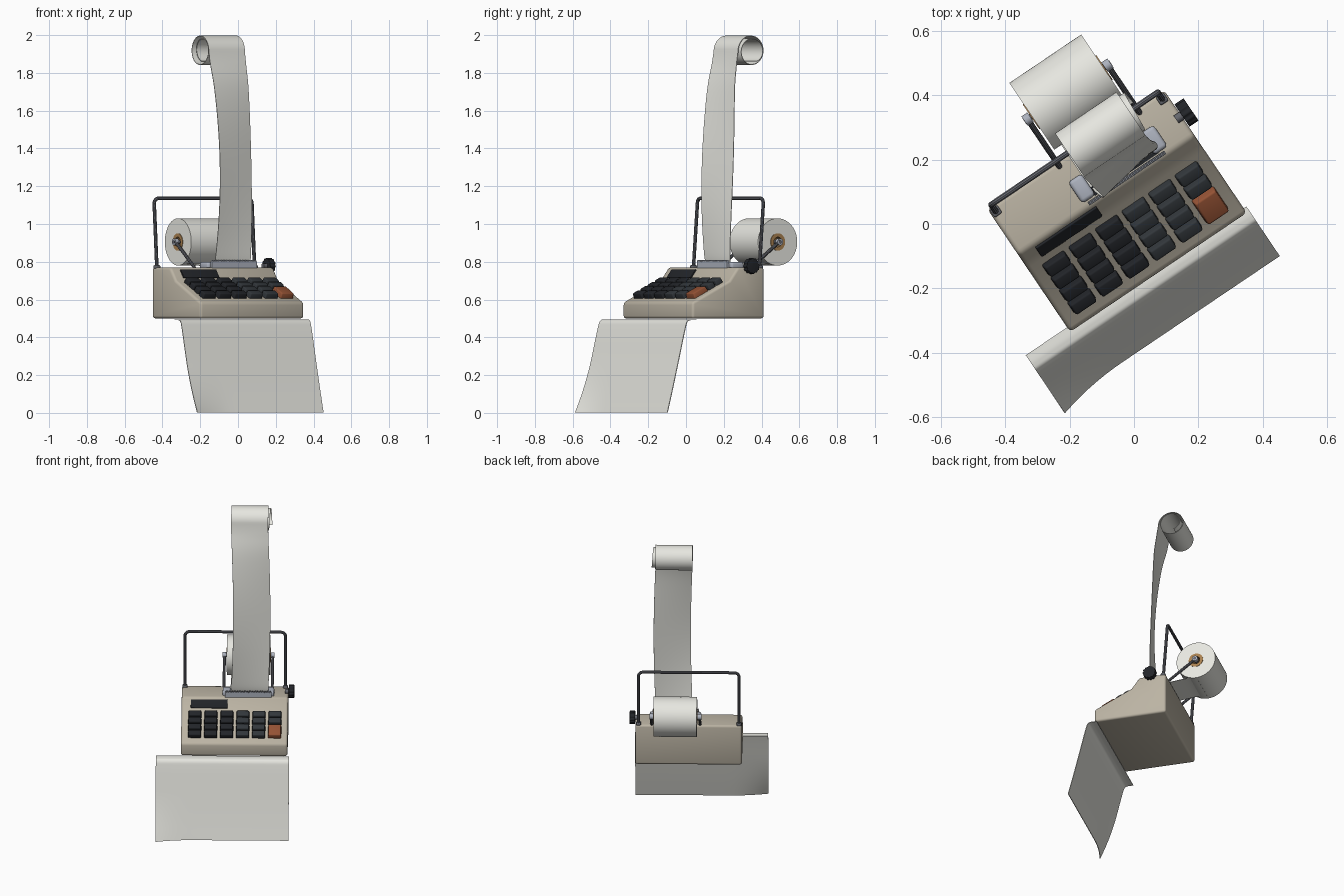
import bpy, bmesh, math
from mathutils import Matrix, Vector

if "Cube" in bpy.data.objects:
    bpy.data.objects.remove(bpy.data.objects["Cube"])

TURN = math.radians(34)      # whole model is turned about z; parts are built in the unturned frame
SLOPE = math.atan(0.5)       # keypad tilt


def material(name, *rgb):
    m = bpy.data.materials.new(name)
    m.diffuse_color = (*rgb, 1)
    m.use_nodes = True
    m.node_tree.nodes["Principled BSDF"].inputs["Base Color"].default_value = m.diffuse_color
    return m


BEIGE = material("beige", .50, .455, .37)
BLACK = material("black", .016, .018, .022)
SLATE = material("slate", .032, .038, .044)
ORANGE = material("orange", .30, .085, .035)
STEEL = material("steel", .13, .135, .155)
ALLOY = material("alloy", .42, .45, .52)
PAPER = material("paper", .80, .80, .75)
CARD = material("card", .40, .22, .08)


def add(name, data, mat, bevel=0, solid=0):
    if isinstance(data, bmesh.types.BMesh):
        bm, data = data, bpy.data.meshes.new(name)
        bmesh.ops.recalc_face_normals(bm, faces=bm.faces)
        bm.to_mesh(data)
        bm.free()
    data.materials.append(mat)
    ob = bpy.data.objects.new(name, data)
    bpy.context.collection.objects.link(ob)
    ob.rotation_euler.z = TURN
    if solid:
        mod = ob.modifiers.new("thickness", 'SOLIDIFY')
        mod.thickness, mod.offset = solid, 0
    if bevel:
        mod = ob.modifiers.new("bevel", 'BEVEL')
        mod.width, mod.segments = bevel, 3
    return ob


def box(name, centre, size, mat, bevel=0, tilt=0, taper=1):
    bm = bmesh.new()
    bmesh.ops.create_cube(bm, size=1)
    for v in bm.verts:
        if v.co.z > 0:
            v.co.x *= taper
            v.co.y *= taper
    bm.transform(Matrix.Translation(centre) @ Matrix.Rotation(tilt, 4, 'X') @ Matrix.Diagonal((*size, 1)))
    return add(name, bm, mat, bevel)


def prism(name, pts, vec, mat, bevel=0):
    bm = bmesh.new()
    f = bm.faces.new([bm.verts.new(p) for p in pts])
    top = bmesh.ops.extrude_face_region(bm, geom=[f])["geom"]
    bmesh.ops.translate(bm, vec=vec, verts=[g for g in top if isinstance(g, bmesh.types.BMVert)])
    return add(name, bm, mat, bevel)


def ring(name, r_in, r_out, u0, u1, y, z, mat, n=48):
    # hollow cylinder along the width axis
    bm = bmesh.new()
    loop = [(u0, r_in), (u0, r_out), (u1, r_out), (u1, r_in)]
    rows = [[bm.verts.new((u, y + r * math.cos(a), z + r * math.sin(a))) for u, r in loop]
            for a in (2 * math.pi * i / n for i in range(n))]
    for i in range(n):
        p, q = rows[i], rows[(i + 1) % n]
        for j in range(4):
            k = (j + 1) % 4
            bm.faces.new((p[j], p[k], q[k], q[j]))
    return add(name, bm, mat)


def wire(name, pts, r, mat):
    cu = bpy.data.curves.new(name, 'CURVE')
    cu.dimensions, cu.bevel_depth, cu.bevel_resolution, cu.use_fill_caps = '3D', r, 3, True
    sp = cu.splines.new('POLY')
    sp.points.add(len(pts) - 1)
    for p, co in zip(sp.points, pts):
        p.co = (*co, 1)
    return add(name, cu, mat)


def sheet(name, path, point, mat, n=10, solid=.003):
    # path samples by width samples, placed by point(sample, t)
    bm = bmesh.new()
    rows = [[bm.verts.new(point(s, i / n)) for i in range(n + 1)] for s in path]
    for a, b in zip(rows, rows[1:]):
        for i in range(n):
            bm.faces.new((a[i], a[i + 1], b[i + 1], b[i]))
    return add(name, bm, mat, solid=solid)


def smooth_path(pts, steps=8):
    # Catmull-Rom through 2D points
    p = [Vector(q) for q in pts]
    p = [2 * p[0] - p[1]] + p + [2 * p[-1] - p[-2]]
    out = []
    for i in range(1, len(p) - 2):
        a, b, c, d = p[i - 1:i + 3]
        for k in range(steps):
            t = k / steps
            out.append(.5 * (2 * b + (c - a) * t + (2 * a - 5 * b + 4 * c - d) * t * t
                             + (3 * b - a - 3 * c + d) * t ** 3))
    return out + [p[-2]]


# body
side = [(-.167, .5), (-.167, .585), (.07, .70), (.122, .77), (.293, .77), (.293, .5)]
prism("body", [(-.352, y, z) for y, z in side], (.662, 0, 0), BEIGE, .014)

# display window
box("display", (-.181, .095, .736), (.228, .055, .012), BLACK, .003, math.atan2(.07, .052))

# keys: six columns, four rows, double orange key in the last column
for c in range(6):
    for r in range(4):
        big = c == 5 and r == 2
        if c == 5 and r == 3:
            continue
        y = .035 - .047 * r - (.0235 if big else 0)
        z = .588 + .485 * (y + .16) + .012
        box("total_key" if big else f"key_{c}_{r}", (-.268 + .0994 * c, y - .005, z),
            (.084, .096 if big else .045, .034), ORANGE if big else BLACK if c < 3 else SLATE,
            .006, SLOPE, .9)

# tear bar with teeth, side guides and paper slot
teeth = 28
zig = [(-.082 + .287 * i / (2 * teeth), .125, .81 if i % 2 else .80) for i in range(2 * teeth + 1)]
prism("tear_bar", [(-.082, .125, .765)] + zig + [(.205, .125, .765)], (0, .012, 0), ALLOY)
for n, x in (("left", -.073), ("right", .197)):
    box(n + "_paper_guide", (x, .182, .779), (.05, .08, .04), ALLOY, .012)
box("paper_slot", (.068, .165, .769), (.24, .05, .006), BLACK)

# platen knob
pts = []
for i in range(48):
    a, r = math.tau * i / 48, .042 if i % 4 < 2 else .038
    pts.append((.312, .196 + r * math.cos(a), .778 + r * math.sin(a)))
prism("platen_knob", pts, (.034, 0, 0), BLACK, .002)
ring("knob_shaft", .001, .014, .29, .32, .196, .778, STEEL, 16)

# wire bail
R = .028
top = (.298, 1.136)
bail = [(-.334, .272, .755)]
for x0, start in ((-.334 + R, 180), (.290 - R, 90)):
    for k in range(7):
        a = math.radians(start - 15 * k)
        bail.append((x0 + R * math.cos(a), top[0], top[1] - R + R * math.sin(a)))
bail.append((.290, .272, .755))
wire("wire_bail", bail, .0095, STEEL)
for x in (-.334, .290):
    box("bail_socket", (x, .273, .772), (.03, .03, .02), STEEL, .006)

# paper roll, core, spindle, arms
RY, RZ = .455, .905
ring("paper_roll", .045, .125, -.076, .193, RY, RZ, PAPER, 64)
ring("roll_core", .026, .046, -.079, .196, RY, RZ, CARD)
ring("roll_spindle", .001, .010, -.104, .220, RY, RZ, STEEL, 20)
for n, x in (("left", -.092), ("right", .208)):
    wire(n + "_roll_arm", [(x, .272, .755), (x, .282, .775), (x, RY, RZ)], .009, STEEL)
    ring(n + "_spindle_cap", .001, .018, x - .011, x + .011, RY, RZ, ALLOY, 20)

# paper fed from the roll into the printer
sheet("feed_paper", smooth_path([(.46, .781), (.40, .789), (.30, .781), (.22, .775), (.17, .772)], 5),
      lambda s, t: (-.05 + .235 * t, s[0], s[1]), PAPER)

# printed strip rising and curling backwards
rise = smooth_path([(.165, .765), (.150, .85), (.142, 1.1), (.150, 1.4), (.172, 1.7), (.200, 1.86)])
curl = []
for k in range(72):
    f = k / 71
    a, r = math.radians(182 - 610 * f), .084 - .026 * f
    curl.append(Vector((.293 + r * math.cos(a), 1.916 + r * math.sin(a))))
strip = [(p, 0) for p in rise] + [(p, k / 71) for k, p in enumerate(curl)]


def strip_point(s, t):
    p, f = s
    w = math.sin(math.pi * min(1, max(0, (p.y - .77) / 1.1))) if f == 0 else 0
    return (-.046 + .23 * t + .014 * w + .025 * max(0, f - .4) / .6,
            p.x + (t - .5) * .045 * w, p.y)


sheet("printed_strip", strip, strip_point, PAPER)

# loose sheet hanging from under the front edge, near-left bottom corner curling out
hang = smooth_path([(-.150, .493), (-.185, .493), (-.207, .483), (-.222, .44),
                    (-.262, .28), (-.300, .13), (-.334, .002)])


def hang_point(s, t):
    low = max(0, 1 - s[1] / .3) ** 2
    return (-.507 + .827 * t, s[0] - .032 * low * max(0, 1 - t * 3.5) ** 2, s[1])


sheet("hanging_sheet", hang, hang_point, PAPER, 24, .004)

# bake and shade
bpy.ops.object.select_all(action='SELECT')
bpy.context.view_layer.objects.active = bpy.context.selected_objects[0]
bpy.ops.object.convert(target='MESH')
bpy.ops.object.shade_smooth_by_angle(angle=math.radians(35))
